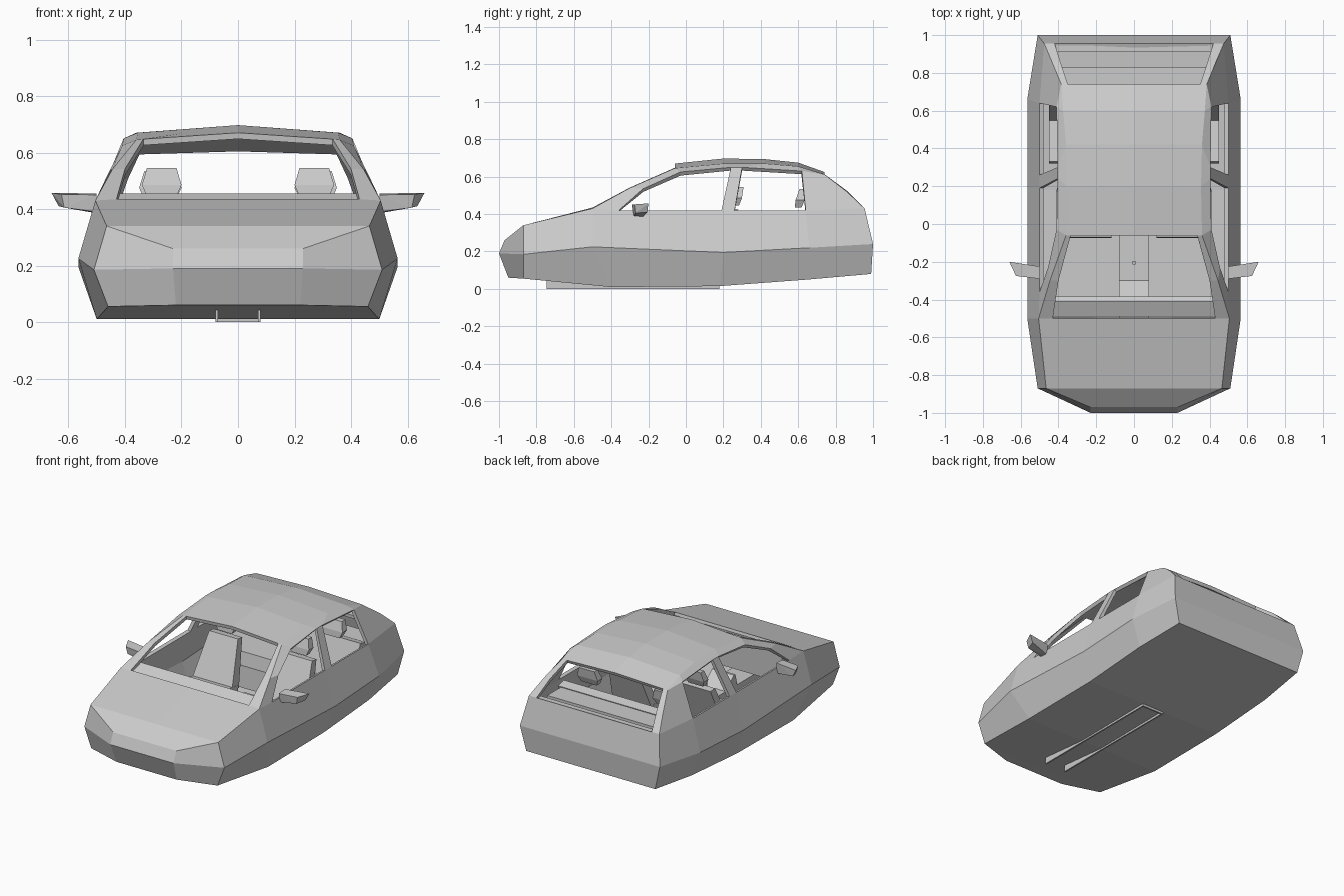
import bpy, bmesh
from mathutils import Vector

if "Cube" in bpy.data.objects:
    bpy.data.objects.remove(bpy.data.objects["Cube"])


def finish(name, bm, thickness=0):
    bmesh.ops.recalc_face_normals(bm, faces=bm.faces[:])
    me = bpy.data.meshes.new(name)
    bm.to_mesh(me)
    bm.free()
    ob = bpy.data.objects.new(name, me)
    bpy.context.collection.objects.link(ob)
    if thickness:
        m = ob.modifiers.new("panel_thickness", 'SOLIDIFY')
        m.thickness = thickness
        m.offset = -1
    return ob


def mirror_x(bm):
    geom = bm.verts[:] + bm.edges[:] + bm.faces[:]
    new = bmesh.ops.duplicate(bm, geom=geom)["geom"]
    for v in new:
        if isinstance(v, bmesh.types.BMVert):
            v.co.x *= -1
    bmesh.ops.remove_doubles(bm, verts=bm.verts[:], dist=0.0005)


def prism(name, profile, x0, x1):
    """Extrude a (y, z) profile from x0 to x1."""
    bm = bmesh.new()
    f = bm.faces.new([bm.verts.new((x0, y, z)) for y, z in profile])
    new = bmesh.ops.extrude_face_region(bm, geom=[f])["geom"]
    for v in new:
        if isinstance(v, bmesh.types.BMVert):
            v.co.x = x1
    return finish(name, bm)


def box(name, x0, x1, y0, y1, z0, z1):
    return prism(name, [(y0, z0), (y1, z0), (y1, z1), (y0, z1)], x0, x1)


def hull(name, pts):
    bm = bmesh.new()
    for p in pts:
        bm.verts.new(p)
    bmesh.ops.convex_hull(bm, input=bm.verts[:])
    bmesh.ops.dissolve_limit(bm, angle_limit=0.02, verts=bm.verts[:], edges=bm.edges[:])
    return finish(name, bm)


# Body shell: right half from edge lines, then mirrored
bottom = [(.22, -.95, .06), (.46, -.87, .055), (.5, -.4, .01), (.5, .18, .015), (.5, .65, .05), (.47, .99, .08)]
belt = [(.23, -1, .19), (.51, -.87, .185), (.565, -.5, .225), (.565, .2, .195), (.565, .66, .22), (.51, 1, .24)]
nose, hood_corner = (.23, -.97, .26), (.465, -.87, .34)
sill = [(.505, -.5, .43), (.5, -.36, .42), (.5, .19, .42), (.5, .26, .42), (.5, .64, .42), (.475, .955, .43)]
header = [(.41, -.03, .625), (.405, .24, .65), (.405, .3, .65), (.41, .62, .63)]
roof = [(.36, -.06, .645), (.355, .2, .67), (.36, .42, .67), (.375, .6, .655), (.385, .74, .612)]
roof_rise = [.025, .027, .024, .02, .013]
screen_base = (.43, -.5, .435)
a_out, a_in, a_side = (.445, -.3, .54), (.40, -.3, .542), (.455, -.23, .535)
screen_top = (.335, -.06, .6475)
d_out, d_in, back_sill = (.435, .86, .52), (.39, .86, .525), (.42, .955, .43)
back_top = (.35, .74, .6135)

bm = bmesh.new()
cache = {}


def face(*pts):
    for p in pts:
        if p not in cache:
            cache[p] = bm.verts.new(p)
    bm.faces.new([cache[p] for p in pts])


def mid(p, dz=0):
    return (0, p[1], p[2] + dz)


# Lower sides and floor
for i in range(5):
    face(bottom[i], bottom[i + 1], belt[i + 1], belt[i])
    face(bottom[i], bottom[i + 1], mid(bottom[i + 1]), mid(bottom[i]))
# Nose, hood and tail
face(mid(bottom[0]), bottom[0], belt[0], mid(belt[0]))
face(mid(belt[0]), belt[0], nose, mid(nose))
face(belt[0], belt[1], hood_corner, nose)
face(mid(nose), nose, hood_corner, mid(hood_corner))
face(mid(hood_corner), hood_corner, sill[0], screen_base, mid(screen_base))
face(mid(bottom[5]), bottom[5], belt[5], mid(belt[5]))
face(mid(belt[5]), belt[5], sill[5], back_sill, mid(back_sill))
# Upper sides up to the window sill
face(belt[1], belt[2], sill[0], hood_corner)
face(belt[2], belt[3], sill[2], sill[1], sill[0])
face(belt[3], belt[4], sill[4], sill[3], sill[2])
face(belt[4], belt[5], sill[5], sill[4])
# Windscreen pillars
face(screen_base, sill[0], a_out, a_in)
face(a_in, a_out, roof[0], screen_top)
face(sill[0], sill[1], a_side, a_out)
face(a_out, a_side, header[0], roof[0])
# Middle and rear pillars
face(sill[2], sill[3], header[2], header[1])
face(sill[4], sill[5], d_out, roof[4], header[3])
face(back_sill, sill[5], d_out, d_in)
face(d_in, d_out, roof[4], back_top)
# Rails above the doors
face(roof[0], header[0], header[1], roof[1])
face(roof[1], header[1], header[2], roof[2])
face(roof[2], header[2], header[3], roof[3])
face(roof[3], header[3], roof[4])
# Roof skin
for i in range(4):
    a, b = roof[i], roof[i + 1]
    edge = [mid(a, roof_rise[i])] + ([screen_top] if i == 0 else []) + [a, b]
    edge += ([back_top] if i == 3 else []) + [mid(b, roof_rise[i + 1])]
    face(*edge)
mirror_x(bm)
finish("body_shell", bm, 0.022)

# Dashboard, rear ledge and parcel shelf
prism("dashboard", [(-.49, .42), (-.44, .24), (-.39, .24), (-.385, .44), (-.41, .455)], -.43, .43)
box("rear_ledge", -.42, .42, .91, .95, .405, .425)
box("parcel_shelf", -.43, .43, .68, .83, .375, .395)

# Centre tunnel: thin walled, open below and at the front
for s in (-1, 1):
    box("tunnel_wall", s * .07, s * .08, -.745, .18, 0, .12)
box("tunnel_end", -.07, .07, .17, .18, 0, .12)
prism("tunnel_top", [(-.745, .11), (.18, .11), (.18, .125), (-.3, .125), (-.385, .2), (-.4, .2), (-.42, .125), (-.745, .125)], -.08, .08)
box("gear_lever", -.007, .007, -.215, -.195, .12, .21)


def headrest(cx, cy, w, z0, z1):
    pts = []
    for z, k in ((z0, .75), ((z0 + z1) / 2 - .01, 1), (z1, .75)):
        for sx in (-1, 1):
            for sy in (-1, 1):
                pts.append((cx + sx * w * k, cy + sy * .024 * k + (z - z0) * .25, z))
    hull("headrest", pts)


# Seats, headrests and door mirrors on both sides
mirror_pts = [(.5, -.225, .455), (.5, -.29, .45), (.5, -.23, .385), (.5, -.28, .39),
              (.66, -.2, .457), (.625, -.275, .452), (.635, -.205, .41), (.615, -.27, .405)]
for s in (-1, 1):
    prism("front_seat_cushion", [(-.075, .07), (.17, .06), (.17, .16), (-.07, .2)], s * .12, s * .41)
    base = [(s * x, y, z) for x in (.12, .41) for y, z in ((.11, .16), (.18, .14))]
    top = [(s * x, y, z) for x in (.165, .375) for y, z in ((.235, .43), (.28, .425))]
    hull("front_seat_back", base + top)
    headrest(s * .27, .265, .07, .445, .545)
    headrest(s * .275, .6, .075, .435, .535)
    hull("door_mirror", [Vector((s * x, y, z)) for x, y, z in mirror_pts])

# Rear bench
prism("rear_bench_cushion", [(.32, .07), (.62, .07), (.62, .17), (.33, .21)], -.45, .45)
prism("rear_bench_back", [(.54, .16), (.62, .12), (.69, .4), (.63, .415)], -.45, .45)
